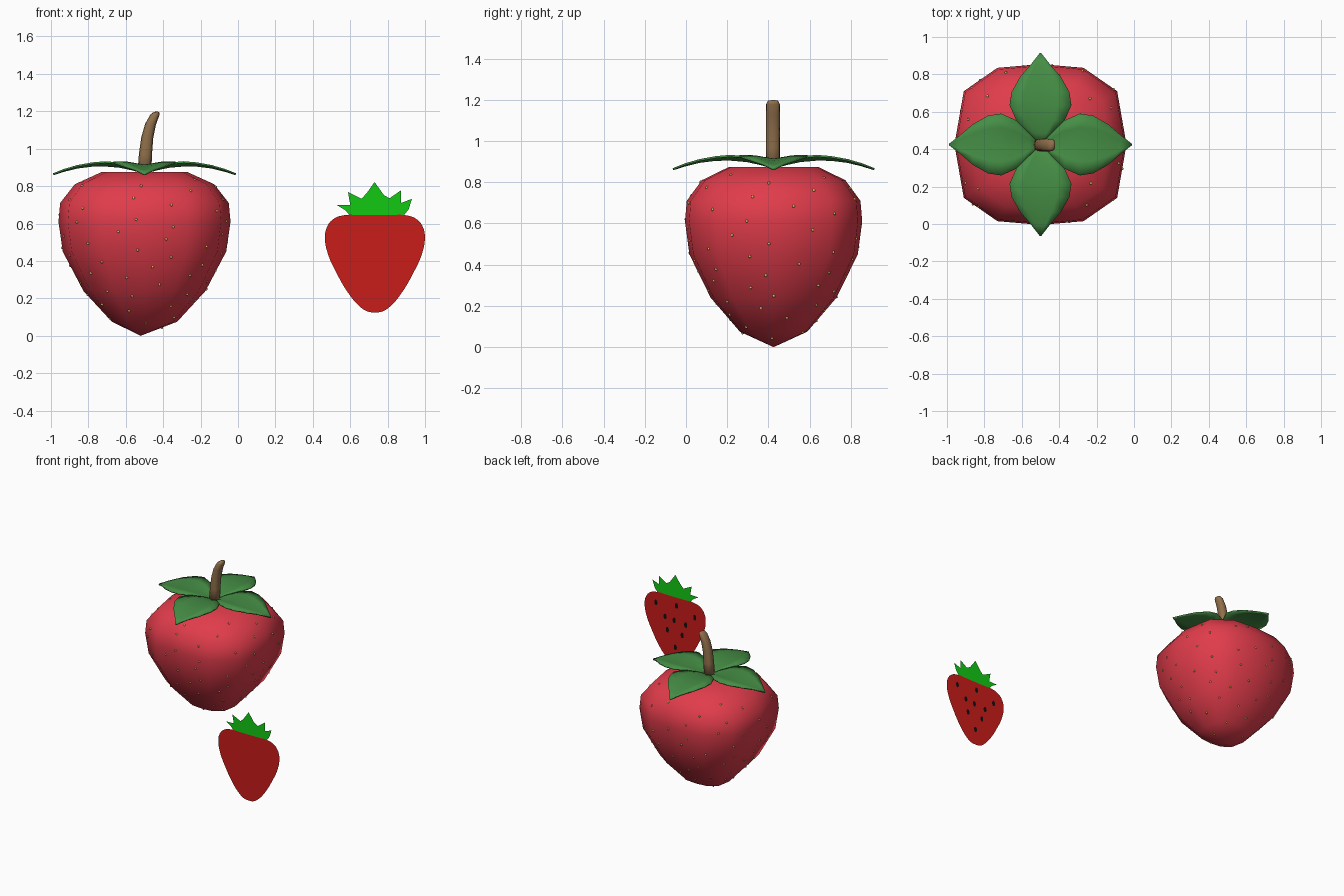
import bpy, bmesh, math, random
from mathutils import Vector

if "Cube" in bpy.data.objects:
    bpy.data.objects.remove(bpy.data.objects["Cube"])

random.seed(3)
CX, CY = -0.5, 0.425


def paint(obj, name, rgb):
    mat = bpy.data.materials.get(name) or bpy.data.materials.new(name)
    mat.diffuse_color = (*rgb, 1)
    mat.use_nodes = True
    mat.node_tree.nodes["Principled BSDF"].inputs["Base Color"].default_value = mat.diffuse_color
    obj.data.materials.append(mat)


def make(name, bm, mat, rgb, smooth=True):
    bmesh.ops.recalc_face_normals(bm, faces=bm.faces)
    for f in bm.faces:
        f.smooth = smooth
    me = bpy.data.meshes.new(name)
    bm.to_mesh(me)
    bm.free()
    obj = bpy.data.objects.new(name, me)
    bpy.context.collection.objects.link(obj)
    paint(obj, mat, rgb)
    return obj


def loft(bm, rings, bottom, top):
    """Skin a stack of rings and close both ends with a fan."""
    vs = [[bm.verts.new(p) for p in r] for r in rings]
    n = len(vs[0])
    for a, b in zip(vs, vs[1:]):
        for i in range(n):
            j = (i + 1) % n
            bm.faces.new((a[i], a[j], b[j], b[i]))
    for ring, tip in ((vs[0], bottom), (vs[-1], top)):
        t = bm.verts.new(tip)
        for i in range(n):
            bm.faces.new((ring[i], ring[(i + 1) % n], t))


# Berry body: squarish twelve-sided section, tapering to the tip
section = [(.46, 0), (.41, .285), (.23, .41), (0, .43), (-.23, .41), (-.41, .285),
           (-.46, 0), (-.41, -.285), (-.23, -.41), (0, -.43), (.23, -.41), (.41, -.285)]
profile = [(.075, .38), (.24, .71), (.45, .95), (.61, 1.0), (.71, .98), (.81, .81), (.875, .50)]
bm = bmesh.new()
loft(bm, [[(CX + x * s, CY + y * s, z) for x, y in section] for z, s in profile],
     (CX - .02, CY, 0), (CX, CY, .875))
berry = make("berry_body", bm, "berry red", (.75, .045, .07))

# Seeds scattered over the berry by casting rays from its middle
bm = bmesh.new()
mid = Vector((CX, CY, .5))
N = 95
bpy.context.view_layer.update()
for i in range(N):
    h = -0.98 + 1.7 * i / N
    a = i * 2.39996 + random.uniform(-.15, .15)
    r = math.sqrt(1 - h * h)
    d = Vector((r * math.cos(a), r * math.sin(a), h))
    hit, loc, nor, _ = berry.ray_cast(mid, d)
    if hit:
        m = nor.to_track_quat('Z', 'Y').to_matrix().to_4x4()
        m.translation = loc
        res = bmesh.ops.create_icosphere(bm, subdivisions=1, radius=.008, matrix=m)
make("seeds", bm, "seed yellow", (.75, .5, .12))

# Four cupped leaves on top
stations = [(0, .012, .875, .875), (.06, .06, .893, .905), (.13, .13, .908, .926),
            (.21, .165, .915, .933), (.28, .155, .914, .927), (.36, .11, .904, .912),
            (.43, .05, .887, .892), (.49, .003, .868, .868)]
for k in range(4):
    a = k * math.pi / 2
    bm = bmesh.new()
    rows = []
    for d, w, zm, ze in stations:
        row = []
        for t in (-1, -.55, 0, .55, 1):
            x, y = d, w * t
            z = zm + (ze - zm) * abs(t) + .006 * math.sin(math.pi * abs(t)) * (w / .165)
            row.append(bm.verts.new((CX + x * math.cos(a) - y * math.sin(a),
                                     CY + x * math.sin(a) + y * math.cos(a), z)))
        rows.append(row)
    for p, q in zip(rows, rows[1:]):
        for i in range(4):
            bm.faces.new((p[i], q[i], q[i + 1], p[i + 1]))
    leaf = make(f"leaf_{k + 1}", bm, "leaf green", (.06, .27, .06))
    sol = leaf.modifiers.new("thickness", 'SOLIDIFY')
    sol.thickness = .01
    sol.offset = -1 if leaf.data.polygons[0].normal.z > 0 else 1

# Bent stem: centre x, z, half width, half depth
bm = bmesh.new()
path = [(-.5, .87, .037, .034), (-.495, .97, .035, .034), (-.485, 1.06, .032, .034),
        (-.468, 1.13, .029, .034), (-.445, 1.18, .024, .033), (-.436, 1.195, .015, .025)]
rings = []
for x, z, rx, ry in path:
    ring = []
    for i in range(12):
        c, s = math.cos(i * math.pi / 6), math.sin(i * math.pi / 6)
        ring.append((x + rx * c, CY - .003 + ry * math.copysign(abs(s) ** .6, s), z + .3 * rx * -c * (z - .87)))
    rings.append(ring)
loft(bm, rings, (-.5, CY, .86), (-.432, CY, 1.2))
make("stem", bm, "stem brown", (.28, .16, .07))


# Flat berry cut-out standing in front
def flat(name, pts, mat, rgb, handle, y=-.91):
    cu = bpy.data.curves.new(name, 'CURVE')
    cu.dimensions, cu.fill_mode, cu.resolution_u = '2D', 'BOTH', 6
    sp = cu.splines.new('BEZIER')
    sp.bezier_points.add(len(pts) - 1)
    sp.use_cyclic_u = True
    for b, (x, z) in zip(sp.bezier_points, pts):
        b.co = (x, z, 0)
        b.handle_left_type = b.handle_right_type = handle
    obj = bpy.data.objects.new(name, cu)
    bpy.context.collection.objects.link(obj)
    obj.rotation_euler.x = math.pi / 2
    obj.location.y = y
    paint(obj, mat, rgb)


half = [(.08, .645), (.16, .645), (.222, .624), (.257, .58), (.267, .52), (.252, .44),
        (.205, .335), (.14, .225), (.085, .16), (.04, .13)]
outline = [(.732 + x, z) for x, z in half] + [(.732, .125)] + [(.732 - x, z) for x, z in reversed(half)]
flat("flat_berry", outline, "flat red", (.58, .012, .01), 'AUTO')

crown = [(.60, .642), (.575, .67), (.53, .698), (.60, .70), (.588, .768), (.66, .732), (.69, .765),
         (.73, .822), (.78, .752), (.81, .735), (.872, .778), (.872, .71), (.93, .732),
         (.912, .675), (.885, .642)]
flat("flat_leaves", crown, "flat green", (.006, .58, .007), 'VECTOR')

spots = [(.90, .56), (.72, .58), (.56, .53), (.82, .47), (.74, .46), (.64, .45),
         (.80, .37), (.67, .36), (.73, .25)]
for i, (x, z) in enumerate(spots):
    flat(f"flat_seed_{i + 1}", [(x + .013, z), (x, z + .022), (x - .013, z), (x, z - .022)],
         "seed black", (.005, .005, .005), 'AUTO', -.909)
